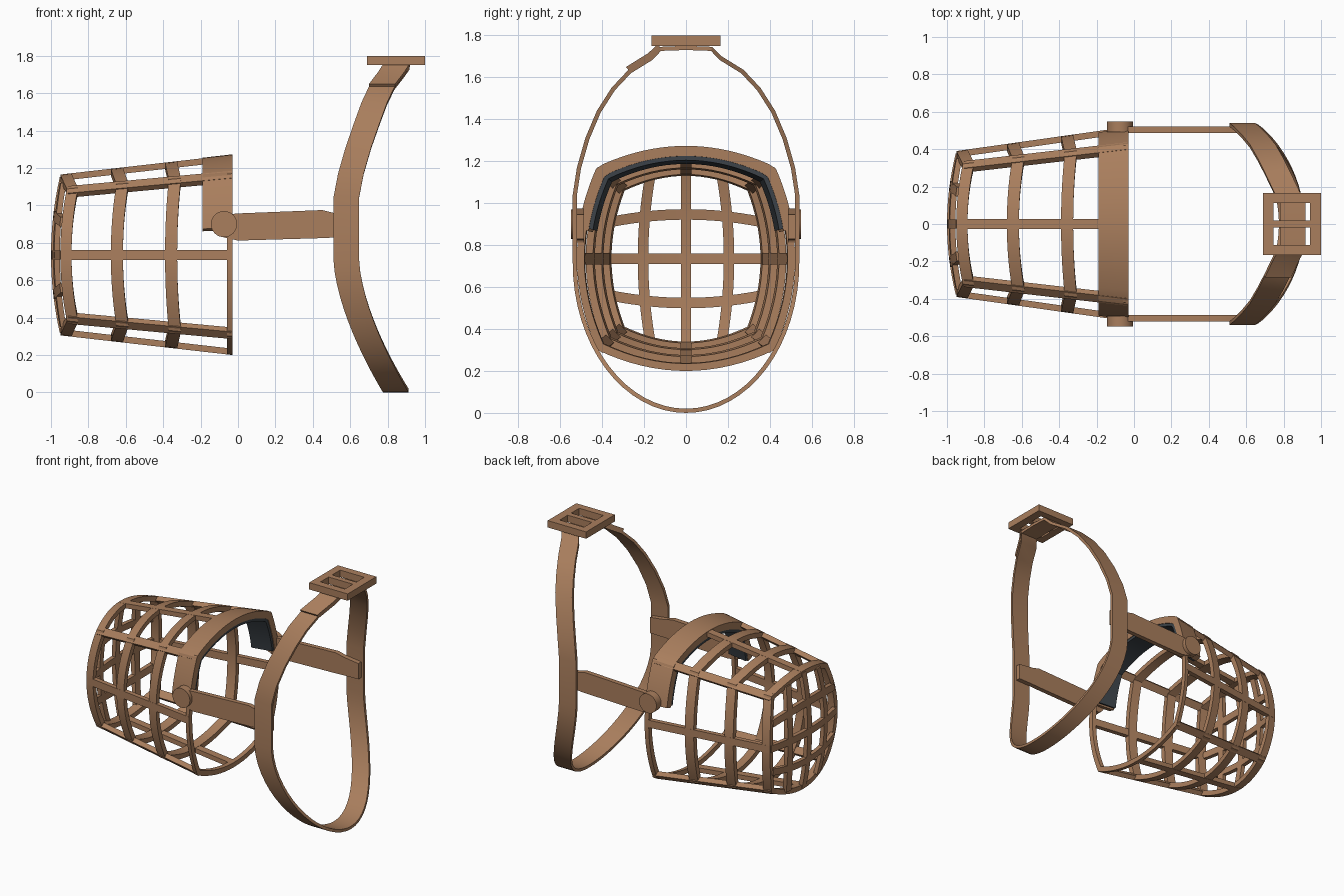
import bpy, bmesh, math
from mathutils import Vector

if "Cube" in bpy.data.objects:
    bpy.data.objects.remove(bpy.data.objects["Cube"])


def material(name, rgb):
    m = bpy.data.materials.new(name)
    m.diffuse_color = (*rgb, 1)
    m.use_nodes = True
    m.node_tree.nodes["Principled BSDF"].inputs["Base Color"].default_value = m.diffuse_color
    return m


TAN = material("tan leather", (0.40, 0.21, 0.11))
DARK = material("dark padding", (0.045, 0.055, 0.065))
ZC = 0.735  # height of the basket axis


def finish(name, bm, mat):
    bmesh.ops.recalc_face_normals(bm, faces=bm.faces)
    me = bpy.data.meshes.new(name)
    bm.to_mesh(me)
    bm.free()
    me.materials.append(mat)
    ob = bpy.data.objects.new(name, me)
    bpy.context.collection.objects.link(ob)
    return ob


def sweep(name, rows, mat=TAN, closed=False):
    """Skin a list of four-point cross-sections into a solid strip."""
    bm = bmesh.new()
    vs = [[bm.verts.new(p) for p in r] for r in rows]
    n = len(vs)
    for i in range(n if closed else n - 1):
        a, b = vs[i], vs[(i + 1) % n]
        for j in range(4):
            k = (j + 1) % 4
            bm.faces.new((a[j], a[k], b[k], b[j]))
    if not closed:
        bm.faces.new(vs[0])
        bm.faces.new(vs[-1])
    return finish(name, bm, mat)


def boxes(name, spans, mat=TAN):
    bm = bmesh.new()
    for x0, x1, y0, y1, z0, z1 in spans:
        g = bmesh.ops.create_cube(bm, size=1)["verts"]
        for v in g:
            v.co = ((x0 + x1) / 2 + v.co.x * (x1 - x0),
                    (y0 + y1) / 2 + v.co.y * (y1 - y0),
                    (z0 + z1) / 2 + v.co.z * (z1 - z0))
    return finish(name, bm, mat)


def section(u):
    """Bulged square: even u = side middles, odd u = corners."""
    k = round(u / 2)
    w = u - 2 * k
    a, b = 1 - 0.187 * w * w, 0.813 * w
    c, s = round(math.cos(k * math.pi / 2)), round(math.sin(k * math.pi / 2))
    return a * c - b * s, a * s + b * c


def wall(u, x, inset=0.0):
    """Point on the tapered basket wall."""
    f = (x + 0.03) / -0.92
    y, z = section(u)
    return Vector((x, y * (0.52 - 0.13 * f - inset), ZC + z * (0.535 - 0.105 * f - inset)))


def ring(name, x0, x1, bow=0.0, u0=0, u1=8, out=0.0, thick=0.035, mat=TAN):
    closed = u1 - u0 == 8
    n = 64 if closed else 36
    rows = []
    for i in range(n if closed else n + 1):
        u = u0 + (u1 - u0) * i / n
        y, z = section(u)
        d = bow * (y * y + z * z - 1) / 0.32
        rows.append([wall(u, x0 + d, -out), wall(u, x1 + d, -out),
                     wall(u, x1 + d, thick - out), wall(u, x0 + d, thick - out)])
    return sweep(name, rows, mat, closed)


# Basket rings
ring("rear_rim", -0.06, -0.03)
ring("rear_ring", -0.39, -0.325, 0.02)
ring("middle_ring", -0.68, -0.615, 0.03)
ring("front_rim", -0.95, -0.89, 0.035)

# Rear nose band and its padding
ring("nose_band", -0.19, -0.03, 0, 0.33, 3.67, 0.003, 0.048)
ring("nose_padding", -0.188, -0.034, 0, 0.36, 3.64, -0.043, 0.022, DARK)

# Lengthwise basket bars at side middles and corners
for u in range(8):
    y, z = section(u)
    n = Vector((0, y, z)).normalized()
    t = Vector((0, -n.z, n.y)) * 0.027
    rows = []
    for x in (-0.945 + 0.035 * (u % 2), -0.035):
        p = wall(u, x) - n * (0.006 * (u % 2))
        rows.append([p + t, p - t, p - t - n * 0.034, p + t - n * 0.034])
    sweep(f"length_bar_{u + 1}", rows)


# Domed front grille
def dome(y, z, depth):
    q = (y / 0.39) ** 2 + (z / 0.43) ** 2
    return Vector((-1.0 + 0.05 * q + depth, y, ZC + z))


def grille_bar(name, c, upright):
    half, other = (0.43, 0.39) if upright else (0.39, 0.43)
    end = half * (1 - 0.187 * (c / other / 0.813) ** 2) - 0.012
    rows = []
    for i in range(17):
        s = end * (i / 8 - 1)
        m = c * (1 - 0.2 * (s / half) ** 2)
        row = []
        for off, depth in ((-0.025, 0), (0.025, 0), (0.025, 0.03), (-0.025, 0.03)):
            a = m + off
            row.append(dome(a, s, depth) if upright else dome(s, a, depth))
        rows.append(row)
    sweep(name, rows)


for i, c in enumerate((-0.205, 0, 0.205)):
    grille_bar(f"grille_upright_{i + 1}", c, True)
    grille_bar(f"grille_crossbar_{i + 1}", c * 1.03, False)

# Cheek straps and pivot discs
for side, sg in (("left", 1), ("right", -1)):
    rows = []
    for x, z0, z1 in ((-0.08, 0.83, 0.95), (0, 0.812, 0.957), (0.45, 0.825, 0.975),
                      (0.51, 0.828, 0.96), (0.63, 0.83, 0.945)):
        rows.append([(x, sg * 0.486, z0), (x, sg * 0.52, z0),
                     (x, sg * 0.52, z1), (x, sg * 0.486, z1)])
    sweep(f"cheek_strap_{side}", rows)
    bm = bmesh.new()
    bmesh.ops.create_cone(bm, cap_ends=True, segments=32, radius1=0.07, radius2=0.07, depth=0.055)
    for v in bm.verts:
        v.co = (-0.075 + v.co.x, sg * 0.52 + v.co.z, 0.9 + v.co.y)
    finish(f"pivot_disc_{side}", bm, TAN)

# Collar: lower half ellipse, straight sides, upper curve to the buckle (x, y, z)
half = []
for i in range(17):
    a = math.pi / 2 * i / 16
    half.append(Vector((0.51 + 0.265 * max(math.cos(a), 0) ** 1.6,
                        0.54 * math.sin(a), 0.715 - 0.715 * math.cos(a))))
half += [Vector(p) for p in (
    (0.51, 0.54, 1.04), (0.535, 0.52, 1.17), (0.575, 0.48, 1.31), (0.62, 0.425, 1.44),
    (0.66, 0.355, 1.55), (0.70, 0.275, 1.635), (0.75, 0.17, 1.70),
    (0.78, 0.125, 1.745), (0.78, 0, 1.75))]
loop = half + [Vector((p.x, -p.y, p.z)) for p in half[-2:0:-1]]


def strap_row(pts, i, w, outer, inner):
    n = len(pts)
    t = pts[(i + 1) % n] - pts[i - 1]
    nrm = Vector((0, t.z, -t.y)).normalized()
    p = pts[i]
    d = Vector((w, 0, 0))
    return [p + nrm * outer, p + d + nrm * outer, p + d + nrm * inner, p + nrm * inner]


sweep("collar", [strap_row(loop, i, 0.137, 0, -0.02) for i in range(len(loop))], TAN, True)

# Loose strap end overlapping the collar on the front side
top = 24  # index of the collar's top centre
sweep("strap_end", [strap_row(loop, i, 0.14, 0.018, -0.004) for i in range(top + 2, top + 5)])

# Buckle frame with two slots
boxes("buckle", [(0.69, 0.745, -0.165, 0.165, 1.75, 1.8),
                 (0.94, 1.0, -0.165, 0.165, 1.75, 1.8)] +
      [(0.745, 0.94, y0, y1, 1.75, 1.8)
       for y0, y1 in ((-0.165, -0.112), (-0.02, 0.02), (0.112, 0.165))])

# Smooth curved parts, keep edges sharp
for ob in bpy.context.collection.objects:
    ob.select_set(True)
    bpy.context.view_layer.objects.active = ob
bpy.ops.object.shade_smooth_by_angle(angle=math.radians(25))
